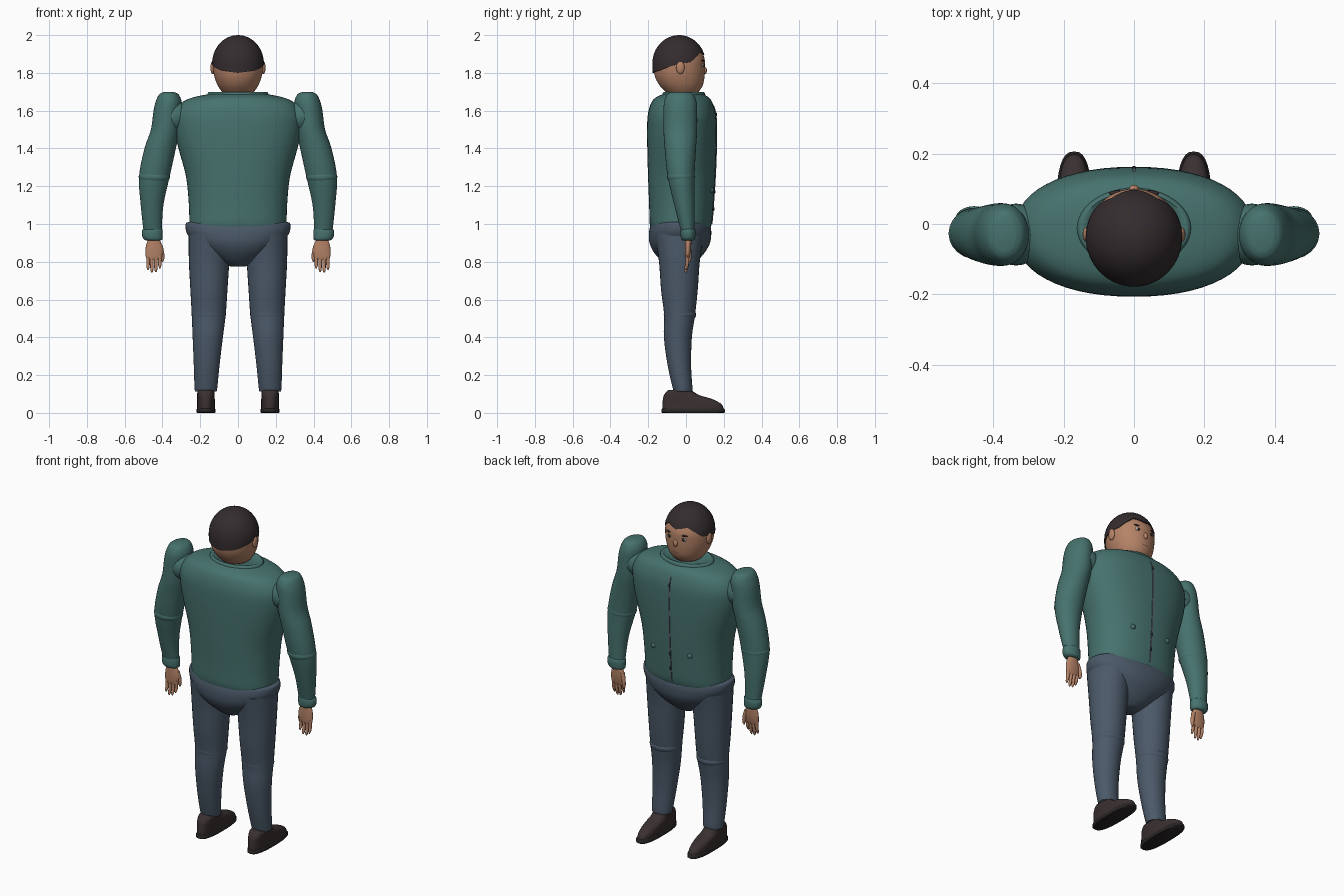
import bpy, bmesh, math
from mathutils import Vector


def material(name, rgb):
    m = bpy.data.materials.new(name)
    m.diffuse_color = (*rgb, 1)
    return m


TEAL = material("teal jacket", (0.062, 0.168, 0.155))
BLUE = material("slate trousers", (0.070, 0.100, 0.140))
SKIN = material("skin", (0.46, 0.225, 0.135))
HAIR = material("dark hair", (0.034, 0.025, 0.027))
SHOE = material("shoe leather", (0.042, 0.030, 0.030))
SOLE = material("shoe sole", (0.022, 0.018, 0.018))
GREY = material("grey trim", (0.10, 0.11, 0.15))
WHITE = material("eye white", (0.65, 0.62, 0.58))
LIP = material("lips", (0.24, 0.09, 0.08))


def finish(bm, name, mat, angle=45):
    bmesh.ops.recalc_face_normals(bm, faces=bm.faces[:])
    me = bpy.data.meshes.new(name)
    bm.to_mesh(me)
    bm.free()
    me.materials.append(mat)
    ob = bpy.data.objects.new(name, me)
    bpy.context.collection.objects.link(ob)
    bpy.ops.object.select_all(action='DESELECT')
    ob.select_set(True)
    bpy.context.view_layer.objects.active = ob
    bpy.ops.object.shade_smooth_by_angle(angle=math.radians(angle))
    return ob


def smooth_rings(rings, n):
    """Catmull-Rom interpolation between cross-sections."""
    out = []
    for i in range(len(rings) - 1):
        p = [rings[max(0, min(len(rings) - 1, i + k))] for k in (-1, 0, 1, 2)]
        for j in range(n):
            t = j / n
            out.append(tuple(0.5 * (2 * b + (c - a) * t + (2 * a - 5 * b + 4 * c - d) * t * t
                                    + (3 * b - a - 3 * c + d) * t ** 3) for a, b, c, d in zip(*p)))
    return out + [rings[-1]]


def loft(name, mat, rings, s=1, seg=32, n=4, e=2.0, angle=45):
    """Skin over horizontal sections (x, y, z, rx, ry); s mirrors in x."""
    bm = bmesh.new()
    rows = []
    for x, y, z, rx, ry in smooth_rings(rings, n):
        row = []
        for k in range(seg):
            c, d = math.cos(math.tau * k / seg), math.sin(math.tau * k / seg)
            row.append(bm.verts.new((s * x + rx * math.copysign(abs(c) ** (2 / e), c),
                                     y + ry * math.copysign(abs(d) ** (2 / e), d), z)))
        rows.append(row)
    for a, b in zip(rows, rows[1:]):
        for k in range(seg):
            bm.faces.new((a[k], a[(k + 1) % seg], b[(k + 1) % seg], b[k]))
    bm.faces.new(rows[0])
    bm.faces.new(rows[-1])
    return finish(bm, name, mat, angle)


def ball(name, mat, loc, size, seg=24):
    bm = bmesh.new()
    bmesh.ops.create_uvsphere(bm, u_segments=seg, v_segments=seg // 2, radius=1)
    for v in bm.verts:
        v.co = Vector(loc) + Vector([a * b for a, b in zip(v.co, size)])
    return finish(bm, name, mat)


# jacket body
jacket = [(0, -.03, .955, .25, .145), (0, -.028, 1.0, .257, .164), (0, -.025, 1.1, .26, .17),
          (0, -.023, 1.25, .275, .178), (0, -.022, 1.4, .315, .183), (0, -.022, 1.5, .336, .184),
          (0, -.022, 1.58, .337, .18), (0, -.022, 1.64, .30, .163), (0, -.02, 1.67, .24, .14),
          (0, -.015, 1.688, .15, .105)]
loft("jacket_body", TEAL, jacket, seg=56, e=2.25)
loft("collar", TEAL, [(0, -.012, 1.66, .155, .11), (0, -.012, 1.675, .162, .115),
                      (0, -.012, 1.692, .16, .112), (0, -.012, 1.70, .148, .103),
                      (0, -.012, 1.69, .125, .095)], seg=48, n=2)

# zip strip follows the chest
bm = bmesh.new()
prev = None
for x, y, z, rx, ry in smooth_rings(jacket, 4):
    if .99 < z < 1.64:
        pair = [bm.verts.new((dx, y + ry + dy, z)) for dx, dy in
                ((-.005, -.003), (-.004, .003), (.004, .003), (.005, -.003))]
        if prev:
            for k in range(3):
                bm.faces.new((prev[k], prev[k + 1], pair[k + 1], pair[k]))
        prev = pair
finish(bm, "zip", GREY)
for z, y in ((1.08, .146), (1.17, .151), (1.58, .159)):
    ball("zip_pull", SOLE, (0, y, z), (.006, .005, .012), 12)

# trousers seat
loft("trouser_hips", BLUE, [
    (0, -.035, .775, .04, .05), (0, -.035, .80, .095, .09), (0, -.035, .85, .175, .135),
    (0, -.033, .90, .235, .16), (0, -.031, .95, .27, .165), (0, -.03, .985, .278, .160),
    (0, -.03, 1.005, .274, .15), (0, -.03, 1.012, .255, .135)], seg=48, e=2.15)

# head and neck
loft("head", SKIN, [
    (0, -.02, 1.62, .08, .08), (0, -.02, 1.685, .07, .075), (0, -.02, 1.70, .085, .088),
    (0, -.026, 1.735, .108, .115), (0, -.033, 1.78, .125, .131), (0, -.036, 1.83, .133, .136),
    (0, -.037, 1.88, .130, .134), (0, -.037, 1.93, .105, .108), (0, -.037, 1.965, .06, .06)],
    seg=48)

# hair cap: rows run from the crown down to a shaped hairline
LINE = [(0, 1.895), (30, 1.912), (48, 1.885), (65, 1.855), (90, 1.848), (115, 1.83),
        (140, 1.812), (180, 1.80)]


def hairline(deg):
    for (a, za), (b, zb) in zip(LINE, LINE[1:]):
        if deg <= b:
            return za + (zb - za) * (deg - a) / (b - a)


bm = bmesh.new()
top = bm.verts.new((0, -.037, 2.0))
SEG, ROWS = 60, 14
cols = []
for k in range(SEG):
    deg = 360 * k / SEG
    a = math.radians(deg)
    end = math.acos((hairline(min(deg, 360 - deg)) - 1.85) / .15)
    col = []
    for j in range(1, ROWS + 2):
        t = math.cos(end * min(j, ROWS) / ROWS)
        r = math.sqrt(1 - t * t) if t > 0 else 1 - .1 * t * t
        if j > ROWS:
            r -= .08            # edge folds into the head
        col.append(bm.verts.new((.137 * r * math.sin(a), -.037 + .141 * r * math.cos(a),
                                 1.85 + .15 * t)))
    cols.append(col)
for k in range(SEG):
    a, b = cols[k], cols[(k + 1) % SEG]
    bm.faces.new((top, a[0], b[0]))
    for j in range(ROWS):
        bm.faces.new((a[j], a[j + 1], b[j + 1], b[j]))
finish(bm, "hair", HAIR)

# face
ball("nose", SKIN, (0, .098, 1.812), (.014, .013, .02))
ball("mouth", LIP, (0, .086, 1.757), (.032, .009, .007))

for s, side in ((-1, "left"), (1, "right")):
    ball(side + "_eye", WHITE, (s * .046, .088, 1.842), (.018, .007, .009))
    ball(side + "_iris", SOLE, (s * .046, .0925, 1.842), (.009, .005, .009))
    ball(side + "_brow", HAIR, (s * .047, .087, 1.865), (.024, .008, .005))
    ball(side + "_ear", SKIN, (s * .134, -.03, 1.828), (.012, .022, .034))
    ball(side + "_pocket_button", TEAL, (s * .12, .135, 1.18), (.015, .012, .015))

    # sleeve, shoulder, elbow and cuff
    loft(side + "_sleeve", TEAL, [
        (.366, -.03, 1.698, .03, .05), (.366, -.03, 1.685, .052, .07), (.367, -.03, 1.65, .068, .085),
        (.374, -.03, 1.60, .073, .089), (.385, -.03, 1.50, .076, .089), (.412, -.03, 1.40, .083, .083),
        (.443, -.026, 1.25, .081, .071), (.455, -.008, 1.10, .060, .054),
        (.452, .008, .97, .049, .037)], s)
    ball(side + "_shoulder", TEAL, (s * .335, -.03, 1.57), (.082, .088, .085))
    ball(side + "_elbow", TEAL, (s * .443, -.027, 1.25), (.0835, .074, .045))
    loft(side + "_cuff", TEAL, [
        (.452, .011, .975, .046, .034), (.453, .011, .968, .054, .039), (.453, .011, .935, .054, .039),
        (.449, .011, .918, .048, .035), (.448, .011, .912, .036, .025)], s, n=2)

    # hand
    loft(side + "_palm", SKIN, [
        (.446, .011, .925, .026, .018), (.445, .011, .895, .040, .017), (.444, .010, .86, .046, .016),
        (.446, .008, .825, .042, .012), (.446, .007, .81, .034, .007)], s, seg=24)
    for x, tip in ((.414, .765), (.435, .745), (.456, .742), (.476, .757)):
        loft(side + "_finger", SKIN, [
            (x, .008, .835, .010, .010), (x, .006, (.82 + tip) / 2, .009, .009),
            (x, 0, tip + .012, .0075, .008), (x, -.002, tip, .003, .003)], s, seg=12, n=3)
    loft(side + "_thumb", SKIN, [
        (.412, .013, .89, .012, .012), (.402, .018, .85, .011, .011),
        (.399, .019, .815, .009, .009), (.40, .018, .80, .003, .003)], s, seg=12, n=3)

    # trouser leg and knee
    loft(side + "_trouser_leg", BLUE, [
        (.150, -.035, .95, .112, .13), (.153, -.035, .80, .107, .108), (.154, -.035, .65, .098, .097),
        (.155, -.034, .52, .090, .082), (.160, -.043, .40, .080, .074), (.166, -.035, .25, .068, .062),
        (.170, -.018, .13, .060, .052), (.170, -.017, .112, .055, .047)], s)
    ball(side + "_knee", BLUE, (s * .155, -.032, .52), (.0915, .086, .045))

    # shoe
    loft(side + "_sole", SOLE, [
        (.17, .038, 0, .047, .163), (.17, .038, .004, .051, .168), (.17, .038, .018, .051, .168),
        (.17, .038, .024, .046, .162)], s, n=1, e=2.6)
    loft(side + "_shoe_upper", SHOE, [
        (.17, .037, .018, .047, .162), (.17, .032, .045, .047, .157), (.17, .010, .072, .047, .132),
        (.17, -.022, .093, .046, .095), (.17, -.032, .112, .045, .072),
        (.17, -.032, .122, .038, .062)], s, e=2.5)
    for y, z in ((.055, .093), (.080, .083), (.105, .077)):
        ball(side + "_lace", GREY, (s * .17, y, z), (.024, .004, .004), 12)
